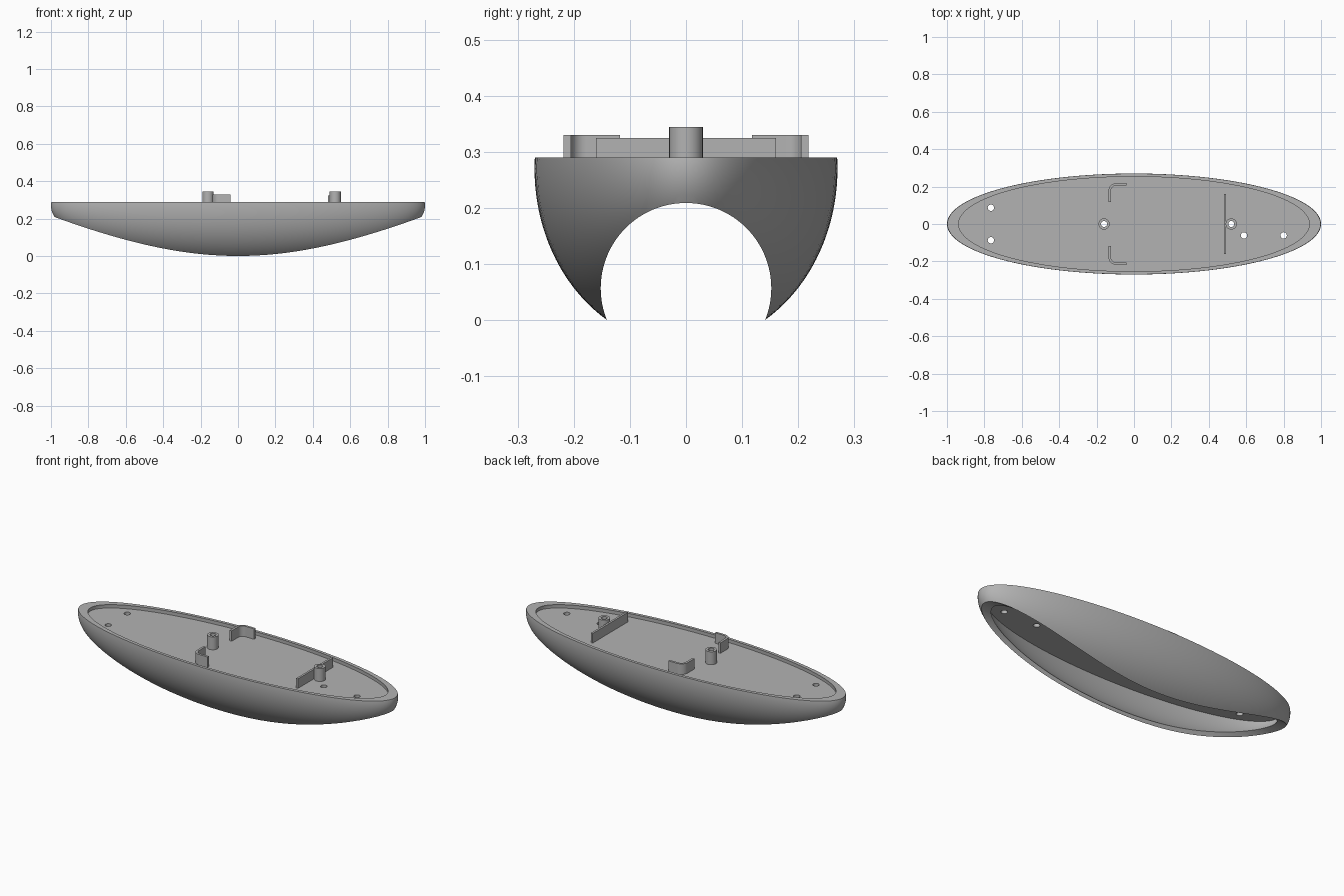
import bpy, bmesh, math
from mathutils import Matrix, Vector

old = bpy.data.objects.get("Cube")
if old:
    bpy.data.objects.remove(old, do_unlink=True)

GREY = (0.45, 0.45, 0.45, 1)
mat = bpy.data.materials.new("plain_grey")
mat.use_nodes = True
mat.diffuse_color = GREY
bsdf = next(n for n in mat.node_tree.nodes if n.type == 'BSDF_PRINCIPLED')
bsdf.inputs["Base Color"].default_value = GREY

MID, TOP = 0.27, 0.29              # widest level and rim level of the hull
FLOOR_LOW, FLOOR_TOP = 0.25, 0.27
AXES = Vector((1.0, 0.27, 0.316))  # hull half sizes
INNER = 0.94                       # cavity scale


def finish(name, bm):
    bmesh.ops.recalc_face_normals(bm, faces=bm.faces)
    mesh = bpy.data.meshes.new(name)
    bm.to_mesh(mesh)
    bm.free()
    mesh.materials.append(mat)
    ob = bpy.data.objects.new(name, mesh)
    bpy.context.collection.objects.link(ob)
    return ob


def ellipsoid(name, scale):
    bm = bmesh.new()
    size = AXES * scale
    bmesh.ops.create_uvsphere(bm, u_segments=128, v_segments=64, radius=1,
                              matrix=Matrix.Translation((0, 0, MID)) @ Matrix.Diagonal((*size, 1)))
    return finish(name, bm)


def box(name, low, high):
    low, high = Vector(low), Vector(high)
    bm = bmesh.new()
    bmesh.ops.create_cube(bm, size=1, matrix=Matrix.Translation((low + high) / 2)
                          @ Matrix.Diagonal((*(high - low), 1)))
    return finish(name, bm)


def rod(name, x, y, z0, z1, rx, ry=None, sides=32):
    bm = bmesh.new()
    bmesh.ops.create_cone(bm, cap_ends=True, segments=sides, radius1=1, radius2=1, depth=1,
                          matrix=Matrix.Translation((x, y, (z0 + z1) / 2))
                          @ Matrix.Diagonal((rx, ry or rx, z1 - z0, 1)))
    return finish(name, bm)


def prism(name, outline, z0, z1):
    bm = bmesh.new()
    face = bm.faces.new([bm.verts.new((x, y, z0)) for x, y in outline])
    out = bmesh.ops.extrude_face_region(bm, geom=[face])
    verts = [g for g in out["geom"] if isinstance(g, bmesh.types.BMVert)]
    bmesh.ops.translate(bm, verts=verts, vec=(0, 0, z1 - z0))
    return finish(name, bm)


def activate(ob):
    bpy.ops.object.select_all(action='DESELECT')
    ob.select_set(True)
    bpy.context.view_layer.objects.active = ob


def carve(ob, cutter):
    cutter.hide_render = True
    mod = ob.modifiers.new("cut", 'BOOLEAN')
    mod.operation = 'DIFFERENCE'
    mod.solver = 'EXACT'
    mod.object = cutter
    activate(ob)
    bpy.ops.object.modifier_apply(modifier=mod.name)
    bpy.data.objects.remove(cutter, do_unlink=True)


def smooth(ob):
    activate(ob)
    bpy.ops.object.shade_smooth_by_angle(angle=math.radians(30))


# Hollow hull: flat top, scaled cavity, round channel along the underside
hull = ellipsoid("hull_shell", 1)
carve(hull, box("top_cutter", (-2, -1, TOP), (2, 1, 1)))
carve(hull, ellipsoid("cavity_cutter", INNER))
channel = rod("channel_cutter", 0, 0, -1.5, 1.5, 0.152, sides=128)
channel.data.transform(Matrix.Translation((0, 0, 0.057)) @ Matrix.Rotation(math.pi / 2, 4, 'Y'))
carve(hull, channel)
smooth(hull)

# Recessed floor, its edge buried slightly in the wall
floor = rod("floor_plate", 0, 0, FLOOR_LOW, FLOOR_TOP,
            AXES.x * (INNER + 0.004), AXES.y * (INNER + 0.004), sides=128)
POSTS = {"rear_post": -0.16, "front_post": 0.52}
holes = [(-0.765, 0.087), (-0.765, -0.087), (0.588, -0.061), (0.8, -0.061)]
for x, y in holes:
    carve(floor, rod("hole_cutter", x, y, 0.2, 0.4, 0.017))
for x in POSTS.values():
    carve(floor, rod("hole_cutter", x, 0, 0.2, 0.4, 0.016))
smooth(floor)

# Hollow screw posts
for name, x in POSTS.items():
    post = rod(name, x, 0, FLOOR_TOP, 0.344, 0.03)
    carve(post, rod("bore_cutter", x, 0, 0.2, 0.4, 0.016))
    smooth(post)

# Cross bar
box("cross_bar", (0.481, -0.16, FLOOR_TOP - 0.005), (0.493, 0.16, 0.325))

# Pair of rounded corner brackets
X0, X1, Y0, Y1, R, T = -0.136, -0.041, 0.118, 0.218, 0.04, 0.013


def corner(radius):
    angles = [math.pi / 2 * (1 + i / 10) for i in range(11)]
    return [(X0 + R + radius * math.cos(a), Y1 - R + radius * math.sin(a)) for a in angles]


outline = ([(X1, Y1)] + corner(R) + [(X0, Y0), (X0 + T, Y0)]
           + corner(R - T)[::-1] + [(X1, Y1 - T)])
for name, side in (("left_bracket", 1), ("right_bracket", -1)):
    smooth(prism(name, [(x, y * side) for x, y in outline], FLOOR_TOP - 0.005, 0.33))
